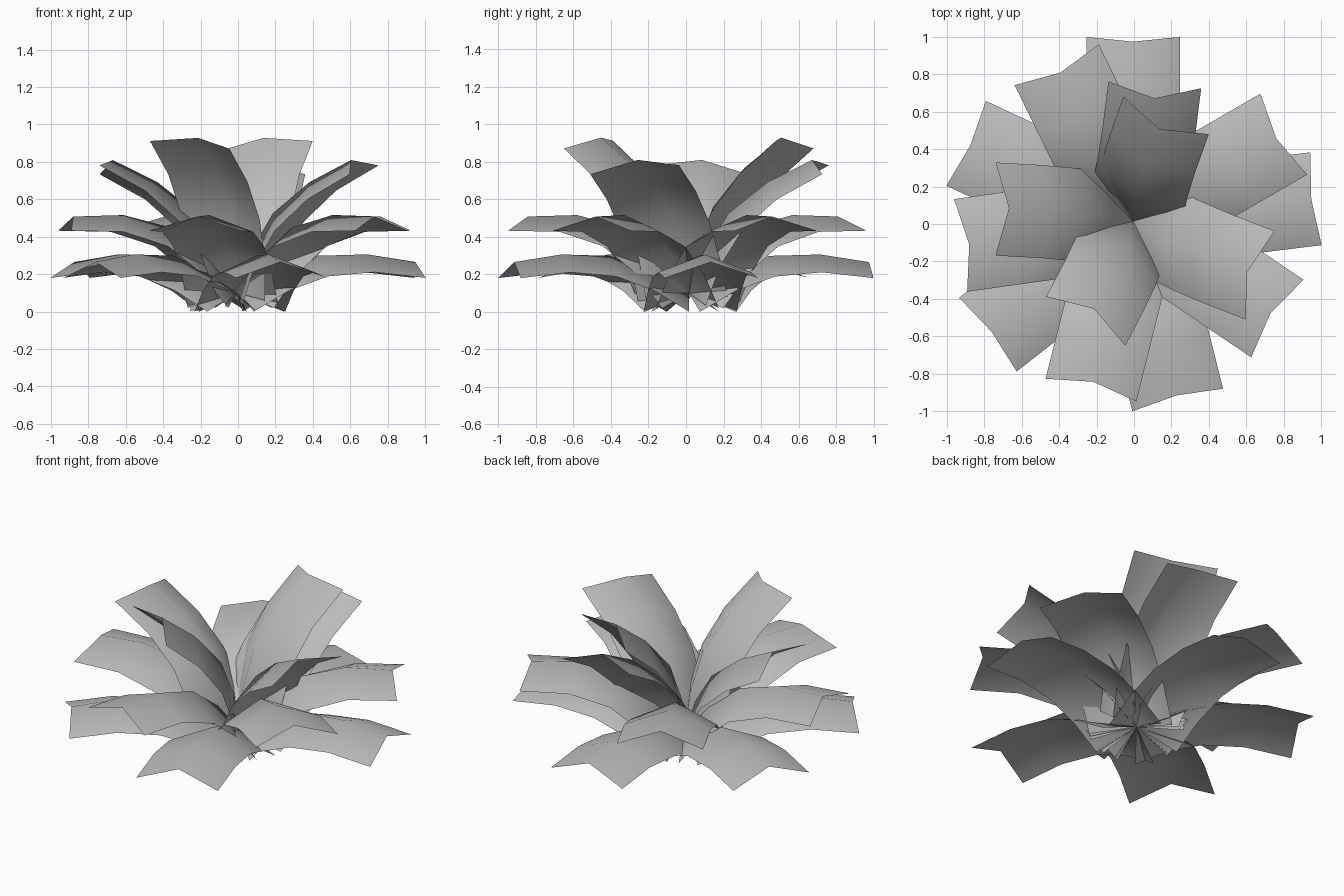
import bpy
import bmesh
from math import radians
from mathutils import Matrix, Vector

cube = bpy.data.objects.get("Cube")
if cube:
    bpy.data.objects.remove(cube)

# One flat leaf colour
leaf_grey = bpy.data.materials.new("leaf_grey")
leaf_grey.use_nodes = True
COLOUR = (0.5, 0.5, 0.5, 1)
leaf_grey.diffuse_color = COLOUR
leaf_grey.node_tree.nodes["Principled BSDF"].inputs["Base Color"].default_value = COLOUR

# Arching side profiles (outward, up) of the midrib and of the lower leaf edges
MIDRIB = [(0, 0), (0.2, 0.125), (0.43, 0.21), (0.7, 0.215), (0.96, 0.165)]
EDGE = [(0.06, -0.1), (0.25, 0.02), (0.46, 0.1), (0.71, 0.12), (0.985, 0.08)]
HALF_WIDTH = 0.25
ROOT = Matrix.Translation((-0.005, 0.015, 0.1))
TIP = Vector((MIDRIB[-1][0], 0, MIDRIB[-1][1]))


def leaf_mesh(arch):
    """Folded strip: a raised midrib with an edge on either side."""
    bm = bmesh.new()
    rows = []
    for (mx, mz), (ex, ez) in zip(MIDRIB, EDGE):
        t = mx / TIP.x
        lift = 4 * arch * t * (1 - t)
        points = ((ex, -HALF_WIDTH, ez + lift), (mx, 0, mz + lift),
                  (ex, HALF_WIDTH, ez + lift))
        rows.append([bm.verts.new(p) for p in points])
    for a, b in zip(rows, rows[1:]):
        for i in range(2):
            bm.faces.new((a[i], b[i], b[i + 1], a[i + 1]))
    for face in bm.faces:
        face.smooth = True
    mesh = bpy.data.meshes.new("leaf")
    bm.to_mesh(mesh)
    bm.free()
    mesh.materials.append(leaf_grey)
    return mesh


# Tiers: name, upward tilt, roll about the leaf's length, extra arch, headings
TIERS = [
    ("outer_leaf", 0, 0, -0.012, (7, 90, 155, 218, 284)),
    ("middle_leaf", 15, 0, 0.035, (30, 116, 188, 256, 326)),
    ("upper_leaf", 37, 8, 0, (80, 174, 336)),
    ("inner_leaf", 48.5, -9, 0, (74, 246)),
]

for name, tilt, roll, arch, headings in TIERS:
    for number, heading in enumerate(headings, 1):
        mesh = leaf_mesh(arch)
        mesh.transform(ROOT
                       @ Matrix.Rotation(radians(heading), 4, "Z")
                       @ Matrix.Rotation(radians(-tilt), 4, "Y")
                       @ Matrix.Rotation(radians(roll), 4, TIP))
        leaf = bpy.data.objects.new(f"{name}_{number}", mesh)
        bpy.context.collection.objects.link(leaf)
